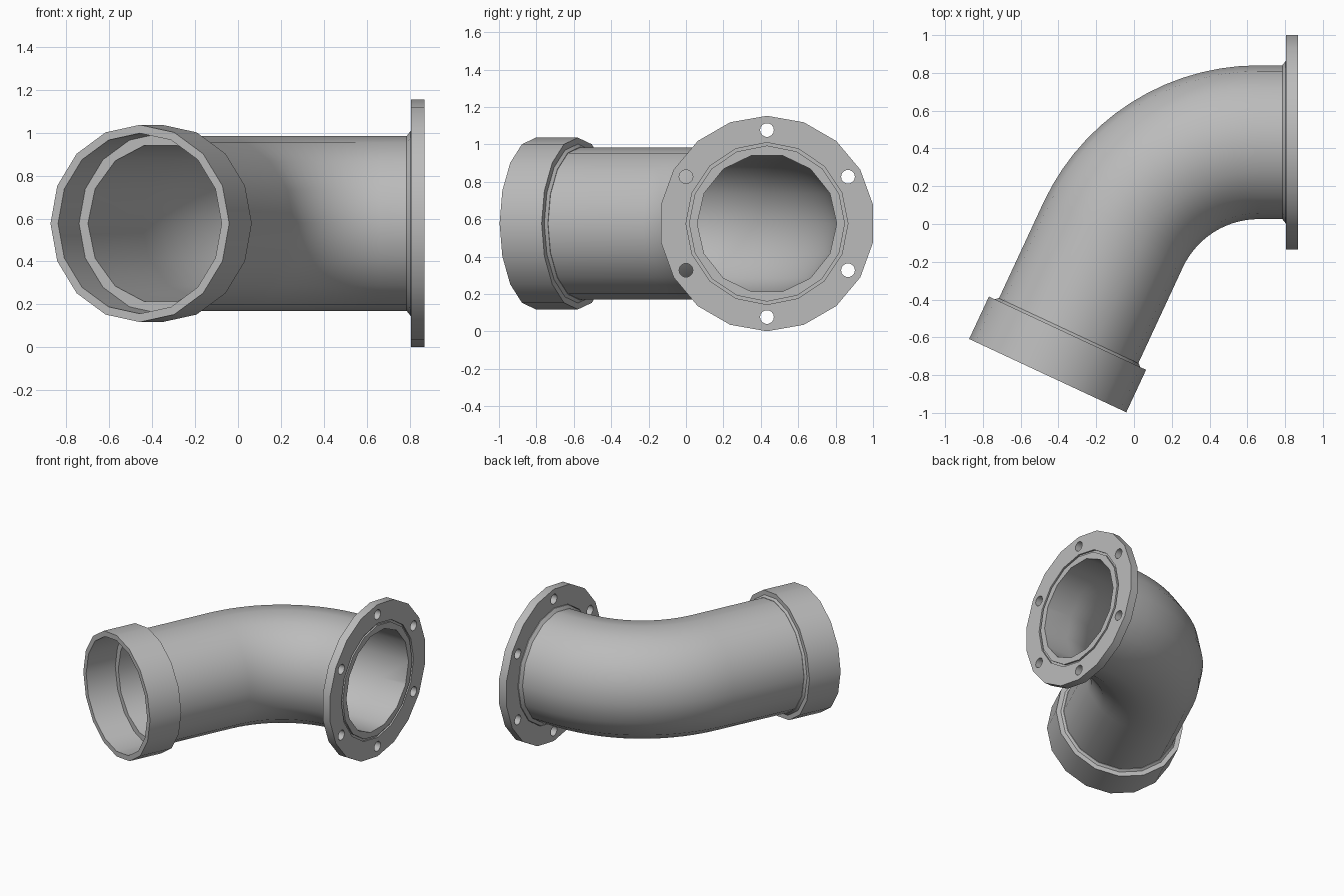
import bpy, bmesh
from math import sin, cos, pi, radians
from mathutils import Vector

cube = bpy.data.objects.get("Cube")
if cube:
    bpy.data.objects.remove(cube, do_unlink=True)

grey = bpy.data.materials.new("pipe_grey")
grey.use_nodes = True
colour = (0.5, 0.5, 0.5, 1)
grey.diffuse_color = colour
grey.node_tree.nodes["Principled BSDF"].inputs["Base Color"].default_value = colour

AXIS_Y, AXIS_Z = 0.433, 0.577
BEND, BEND_R, BEND_X = radians(65), 0.85, 0.66
BACK = Vector((-0.352, -0.578, AXIS_Z))      # centre of the socket's back face


def at_flange(x, r):
    return Vector((x, AXIS_Y, AXIS_Z)), 0, r


def at_socket(s, r):
    return BACK - s * Vector((cos(BEND), sin(BEND), 0)), BEND, r


def bend(r, steps=14):
    centre = Vector((BEND_X, AXIS_Y - BEND_R, AXIS_Z))
    angles = [BEND * i / steps for i in range(steps + 1)]
    return [(centre + BEND_R * Vector((-sin(a), cos(a), 0)), a, r) for a in angles]


def sweep(name, sections, sides, start=0.0, ring=False):
    """Skin polygon sections (centre, heading, radius); cap the ends or close into a ring."""
    bm = bmesh.new()
    loops = []
    for centre, a, r in sections:
        side, up = Vector((-sin(a), cos(a), 0)), Vector((0, 0, 1))
        turns = [start + 2 * pi * i / sides for i in range(sides)]
        loops.append([bm.verts.new(centre + r * (cos(t) * side + sin(t) * up)) for t in turns])
    pairs = list(zip(loops, loops[1:]))
    if ring:
        pairs.append((loops[-1], loops[0]))
    else:
        bm.faces.new(loops[0])
        bm.faces.new(loops[-1])
    for p, q in pairs:
        for i in range(sides):
            j = (i + 1) % sides
            bm.faces.new((p[i], p[j], q[j], q[i]))
    bmesh.ops.recalc_face_normals(bm, faces=bm.faces)
    mesh = bpy.data.meshes.new(name)
    bm.to_mesh(mesh)
    bm.free()
    mesh.materials.append(grey)
    obj = bpy.data.objects.new(name, mesh)
    bpy.context.collection.objects.link(obj)
    return obj


def cut(obj, cutters):
    for c in cutters:
        c.hide_render = True
        mod = obj.modifiers.new("cut", "BOOLEAN")
        mod.operation, mod.solver, mod.object = "DIFFERENCE", "EXACT", c
    bpy.context.view_layer.update()
    deps = bpy.context.evaluated_depsgraph_get()
    obj.data = bpy.data.meshes.new_from_object(obj.evaluated_get(deps))
    obj.modifiers.clear()
    for c in cutters:
        bpy.data.objects.remove(c, do_unlink=True)


# Bent pipe: flared behind the flange, stepped at its mouth, hollowed by the bore
R = 0.407
pipe = sweep("bent_pipe", [
    at_flange(0.868, 0.417), at_flange(0.855, 0.417), at_flange(0.855, 0.44),
    at_flange(0.803, 0.43), at_flange(0.785, R),
    *bend(R), at_socket(-0.02, R), at_socket(0.02, R)], 16)
bore = sweep("bore_cutter", [at_flange(1, 0.373), *bend(0.373), at_socket(0.1, 0.373)], 14)
cut(pipe, [bore])

# Flange with six bolt holes
flange = sweep("flange", [at_flange(0.806, 0.576), at_flange(0.868, 0.576)], 18, pi / 2)
cutters = [sweep("mouth_cutter", [at_flange(0.7, 0.433), at_flange(1, 0.433)], 16)]
for i in range(6):
    t = pi / 2 + i * pi / 3
    hole = sweep("bolt_hole_cutter", [at_flange(0.7, 0.037), at_flange(1, 0.037)], 14)
    hole.location = (0, 0.5 * cos(t), 0.5 * sin(t))
    cutters.append(hole)
cut(flange, cutters)

# Socket collar with a back lip embedded in the pipe wall
socket = sweep("socket_collar", [
    at_socket(0, 0.459), at_socket(0.248, 0.459), at_socket(0.248, 0.42),
    at_socket(0.017, 0.42), at_socket(0.017, 0.39), at_socket(-0.014, 0.39),
    at_socket(-0.014, 0.41), at_socket(0, 0.425)], 16, ring=True)

bpy.ops.object.select_all(action="DESELECT")
for obj in (pipe, flange, socket):
    obj.select_set(True)
bpy.context.view_layer.objects.active = pipe
bpy.ops.object.shade_smooth_by_angle(angle=radians(30))
